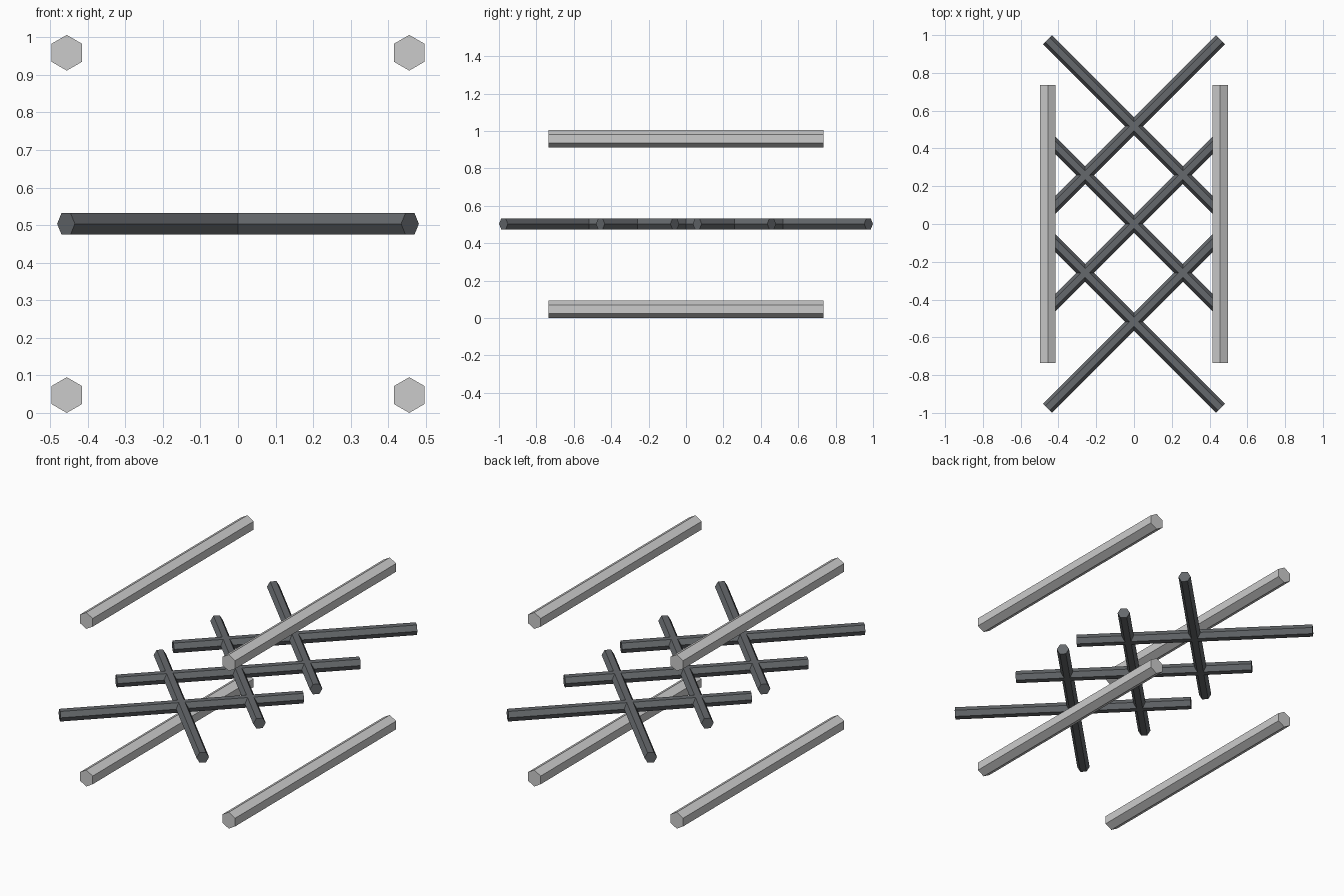
import bpy, bmesh, math
from mathutils import Vector

if "Cube" in bpy.data.objects:
    bpy.data.objects.remove(bpy.data.objects["Cube"])

dark = bpy.data.materials.new("dark_grey")
dark.diffuse_color = (0.13, 0.14, 0.15, 1)
dark.use_nodes = True
dark.node_tree.nodes["Principled BSDF"].inputs["Base Color"].default_value = dark.diffuse_color


def hex_bar(name, a, b, radius, corner_up, mat=None):
    """Six-sided bar from a to b; a corner or a flat of the section faces up."""
    a, b = Vector(a), Vector(b)
    side = (b - a).normalized().cross(Vector((0, 0, 1)))
    start = math.pi / 2 if corner_up else 0
    bm = bmesh.new()
    rings = []
    for p in (a, b):
        ring = []
        for i in range(6):
            t = start + i * math.pi / 3
            ring.append(bm.verts.new(p + side * radius * math.cos(t)
                                     + Vector((0, 0, radius * math.sin(t)))))
        rings.append(ring)
        bm.faces.new(ring)
    for i in range(6):
        j = (i + 1) % 6
        bm.faces.new((rings[0][i], rings[0][j], rings[1][j], rings[1][i]))
    bmesh.ops.recalc_face_normals(bm, faces=bm.faces)
    mesh = bpy.data.meshes.new(name)
    bm.to_mesh(mesh)
    bm.free()
    if mat:
        mesh.materials.append(mat)
    obj = bpy.data.objects.new(name, mesh)
    bpy.context.collection.objects.link(obj)
    return obj


# Four long rails, one at each corner of the front view
for x, sx in ((-0.456, "left"), (0.456, "right")):
    for z, sz in ((0.0475, "lower"), (0.959, "upper")):
        hex_bar(f"{sz}_{sx}_rail", (x, -0.736, z), (x, 0.736, z), 0.0475, True)

# Flat lattice of crossing diagonal bars at mid height
H, Z = 0.458, 0.5035
for i, y in enumerate((-0.518, 0, 0.518)):
    for s, d in ((1, "rising"), (-1, "falling")):
        hex_bar(f"{d}_lattice_bar_{i + 1}", (-H, y - s * H, Z), (H, y + s * H, Z),
                0.0335, False, dark)
